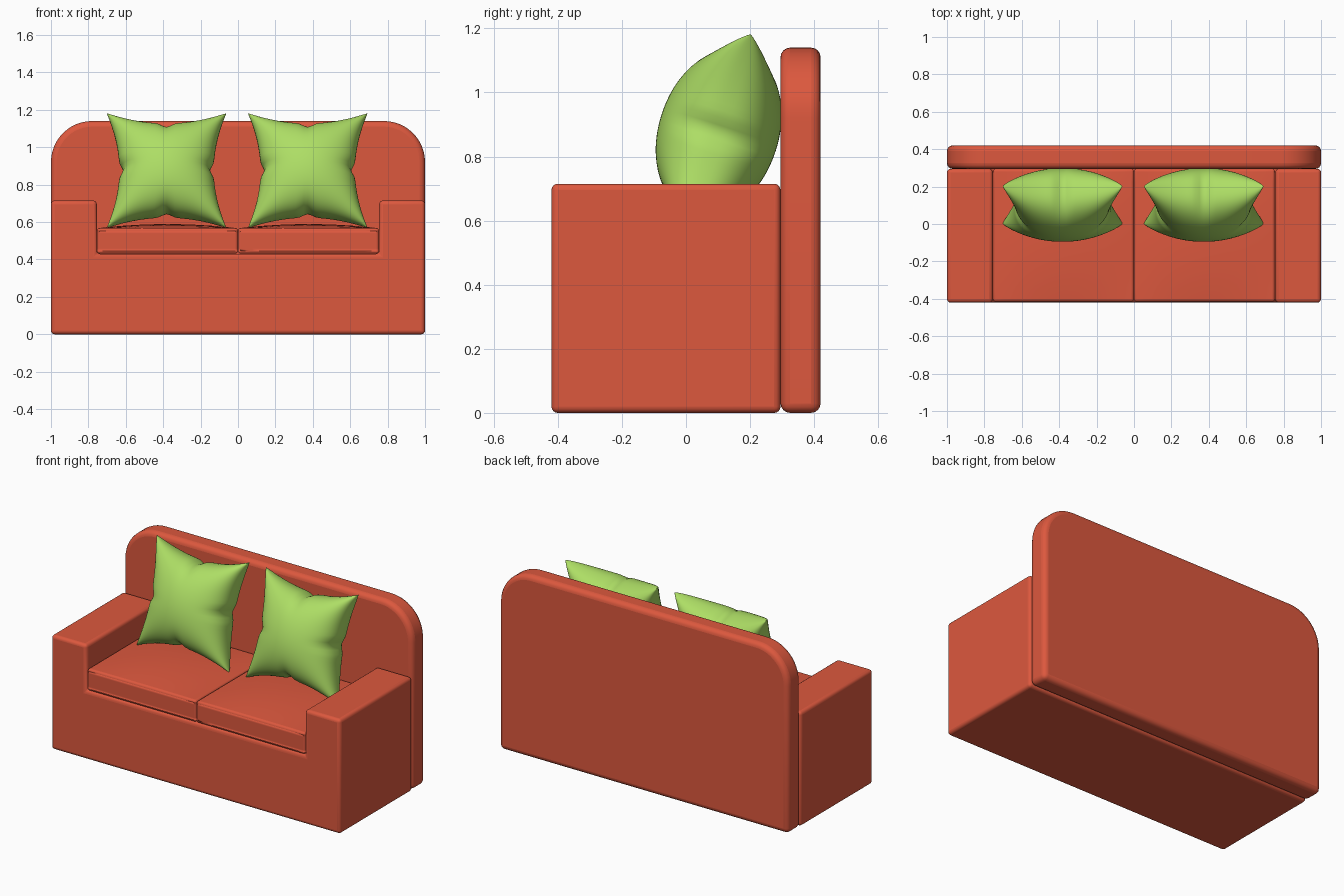
import bpy, bmesh, math

if "Cube" in bpy.data.objects:
    bpy.data.objects.remove(bpy.data.objects["Cube"])


def material(name, rgb):
    m = bpy.data.materials.new(name)
    m.diffuse_color = (*rgb, 1)
    m.use_nodes = True
    m.node_tree.nodes["Principled BSDF"].inputs["Base Color"].default_value = m.diffuse_color
    return m


RED = material("red_fabric", (0.72, 0.098, 0.048))
GREEN = material("green_fabric", (0.42, 0.73, 0.13))


def finish(bm, name, mat, bevel=0.0, angle=50):
    bmesh.ops.recalc_face_normals(bm, faces=bm.faces[:])
    me = bpy.data.meshes.new(name)
    bm.to_mesh(me)
    bm.free()
    me.materials.append(mat)
    ob = bpy.data.objects.new(name, me)
    bpy.context.collection.objects.link(ob)
    if bevel:
        b = ob.modifiers.new("soft_edges", 'BEVEL')
        b.width, b.segments = bevel, 4
        b.limit_method, b.angle_limit = 'ANGLE', math.radians(40)
    bpy.ops.object.select_all(action='DESELECT')
    ob.select_set(True)
    bpy.context.view_layer.objects.active = ob
    bpy.ops.object.shade_smooth_by_angle(angle=math.radians(angle))
    return ob


def extruded(name, outline, y0, y1, bevel):
    """Front outline (x, z) extruded from y0 to y1."""
    bm = bmesh.new()
    face = bm.faces.new([bm.verts.new((x, y0, z)) for x, z in outline])
    r = bmesh.ops.extrude_face_region(bm, geom=[face])
    verts = [v for v in r["geom"] if isinstance(v, bmesh.types.BMVert)]
    bmesh.ops.translate(bm, verts=verts, vec=(0, y1 - y0, 0))
    return finish(bm, name, RED, bevel)


# Base with both arms, one U-shaped block
half = [(1, 0), (1, 0.715), (0.755, 0.715), (0.755, 0.43)]
extruded("base_and_arms", half + [(-x, z) for x, z in reversed(half)],
         -0.42, 0.295, 0.02)

# Backrest with rounded top corners
R = 0.22
arc = [(1 - R + R * math.cos(a), 1.14 - R + R * math.sin(a))
       for a in [i * math.pi / 24 for i in range(13)]]
right = [(1, 0)] + arc
extruded("backrest", right + [(-x, z) for x, z in reversed(right)],
         0.295, 0.42, 0.03)


# Seat cushions with slightly domed tops
def seat(name, cx):
    bm = bmesh.new()
    bmesh.ops.create_cube(bm, size=1)
    bmesh.ops.subdivide_edges(bm, edges=bm.edges[:], cuts=9, use_grid_fill=True)
    for v in bm.verts:
        x, y, z = v.co
        dome = 0.022 * (1 - 4 * x * x) * (1 - 4 * y * y) if z > 0.49 else 0
        v.co = (cx + x * 0.752, -0.06 + y * 0.71, 0.499 + z * 0.136 + dome)
    finish(bm, name, RED, 0.022)


seat("left_seat_cushion", -0.377)
seat("right_seat_cushion", 0.377)


# Throw pillows: puffed squares with pulled-out corners and pinched edge middles
def pillow(name, cx, n=44):
    bm = bmesh.new()
    params = [math.sin(math.pi / 2 * (2 * i / n - 1)) for i in range(n + 1)]

    def point(s, t, side):
        notch_s = math.exp(-(t / 0.1) ** 2) * s ** 6
        notch_t = math.exp(-(s / 0.1) ** 2) * t ** 6
        x = s * 0.32 * (1 - 0.21 * (1 - t * t) - 0.07 * notch_s)
        z = t * 0.322 * (1 - 0.21 * (1 - s * s) - 0.07 * notch_t)
        puff = max(0.0, (1 - s * s) * (1 - t * t)) ** 0.42
        w = 0.187 * puff * (1 - 0.25 * (notch_s + notch_t))
        return (x, -side * w, z)

    for side in (1, -1):
        grid = [[bm.verts.new(point(s, t, side)) for s in params] for t in params]
        for j in range(n):
            for i in range(n):
                bm.faces.new((grid[j][i], grid[j][i + 1],
                              grid[j + 1][i + 1], grid[j + 1][i]))
    bmesh.ops.remove_doubles(bm, verts=bm.verts[:], dist=0.00005)
    ob = finish(bm, name, GREEN, angle=80)
    ob.location = (cx, 0.102, 0.875)
    ob.rotation_euler.x = -math.radians(18)


pillow("left_pillow", -0.382)
pillow("right_pillow", 0.373)
